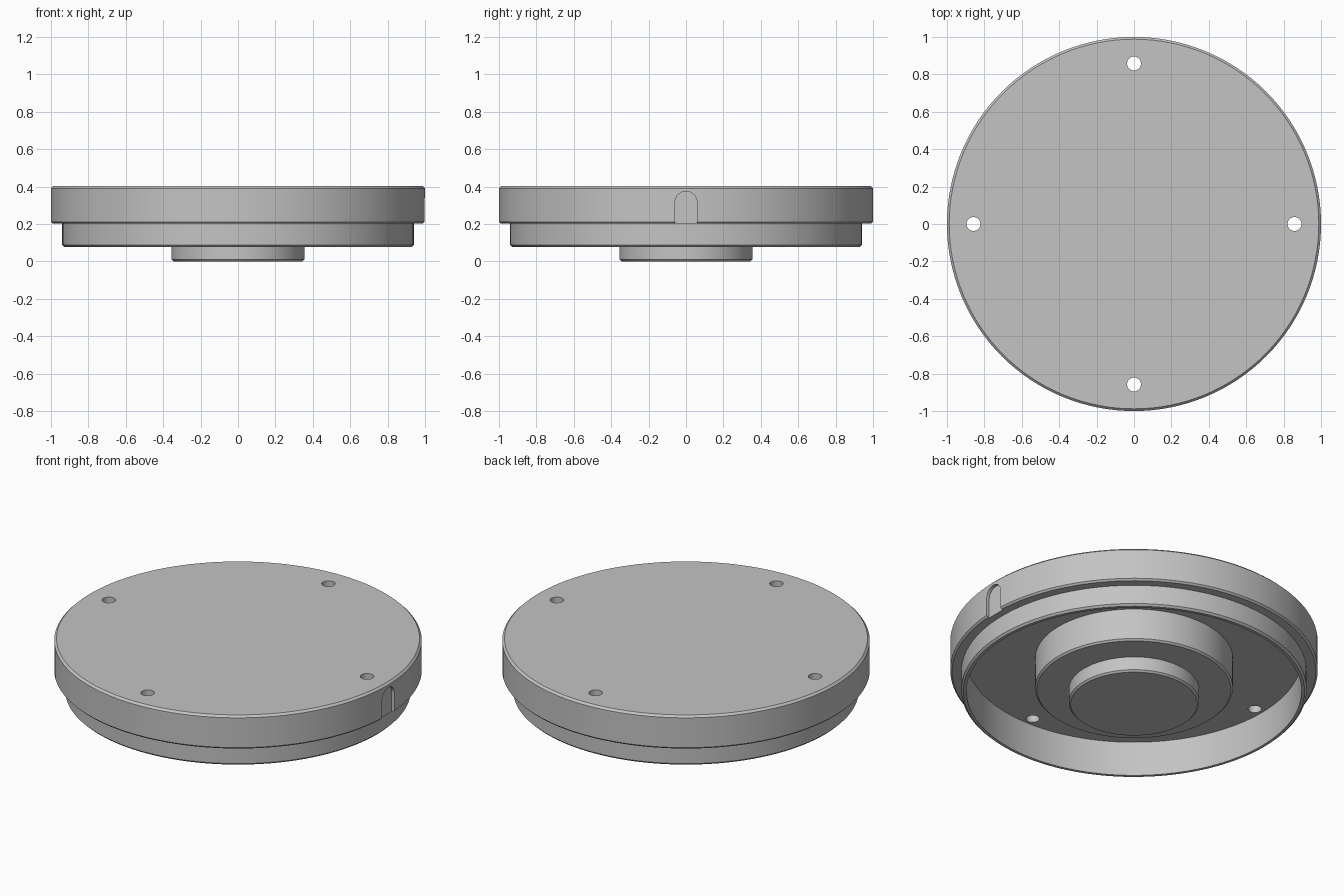
import bpy
import bmesh
from math import cos, sin, pi, radians

old = bpy.data.objects.get("Cube")
if old:
    bpy.data.objects.remove(old, do_unlink=True)

SEGMENTS = 128
HOLE_CIRCLE = 0.858
HOLE_RADIUS = 0.037

grey = bpy.data.materials.new("plain grey")
grey.use_nodes = True
colour = (0.55, 0.55, 0.55, 1)
grey.diffuse_color = colour
grey.node_tree.nodes["Principled BSDF"].inputs["Base Color"].default_value = colour


def finish(name, bm):
    bmesh.ops.recalc_face_normals(bm, faces=bm.faces)
    mesh = bpy.data.meshes.new(name)
    bm.to_mesh(mesh)
    bm.free()
    mesh.materials.append(grey)
    obj = bpy.data.objects.new(name, mesh)
    bpy.context.collection.objects.link(obj)
    return obj


def lathe(name, profile):
    """Turn (radius, z) points about z and cap both ends."""
    bm = bmesh.new()
    angles = [2 * pi * i / SEGMENTS for i in range(SEGMENTS)]
    rings = [[bm.verts.new((r * cos(a), r * sin(a), z)) for a in angles]
             for r, z in profile]
    for low, high in zip(rings, rings[1:]):
        for i in range(SEGMENTS):
            j = (i + 1) % SEGMENTS
            bm.faces.new((low[i], low[j], high[j], high[i]))
    bm.faces.new(rings[0])
    bm.faces.new(rings[-1])
    return finish(name, bm)


def prism(name, outline, offset):
    """Extrude a closed outline of 3D points."""
    bm = bmesh.new()
    face = bm.faces.new([bm.verts.new(p) for p in outline])
    new = bmesh.ops.extrude_face_region(bm, geom=[face])["geom"]
    verts = [v for v in new if isinstance(v, bmesh.types.BMVert)]
    bmesh.ops.translate(bm, verts=verts, vec=offset)
    return finish(name, bm)


def cut(target, cutter):
    cutter.hide_render = True
    mod = target.modifiers.new("cut", "BOOLEAN")
    mod.operation = "DIFFERENCE"
    mod.solver = "EXACT"
    mod.object = cutter
    bpy.context.view_layer.objects.active = target
    bpy.ops.object.modifier_apply(modifier=mod.name)
    bpy.data.objects.remove(cutter, do_unlink=True)


# Turned cover: top plate, stepped rim, hollow underside, boss and hub
cover = lathe("round_cover", [
    (0.988, 0.403), (1.0, 0.391),                   # top plate
    (1.0, 0.212), (0.99, 0.202), (0.94, 0.202),     # underside of plate edge
    (0.94, 0.088), (0.929, 0.077), (0.912, 0.077),  # stepped rim
    (0.912, 0.285), (0.538, 0.285),                 # hollow
    (0.538, 0.1), (0.528, 0.09), (0.355, 0.09),     # boss
    (0.355, 0.01), (0.345, 0.0),                    # hub
])

# Four screw holes
for k in range(4):
    cx, cy = HOLE_CIRCLE * cos(k * pi / 2), HOLE_CIRCLE * sin(k * pi / 2)
    circle = [(cx + HOLE_RADIUS * cos(2 * pi * i / 32),
               cy + HOLE_RADIUS * sin(2 * pi * i / 32), 0.25) for i in range(32)]
    cut(cover, prism("hole_cutter", circle, (0, 0, 0.3)))

# Shallow arched notch in the left edge
half, depth_x, spring = 0.058, 0.98, 0.317
arch = [(depth_x, half * cos(pi * i / 24), spring + half * sin(pi * i / 24))
        for i in range(25)]
arch += [(depth_x, -half, 0.15), (depth_x, half, 0.15)]
cut(cover, prism("notch_cutter", arch, (0.1, 0, 0)))

# Smooth round walls with crisp edges
bpy.ops.object.select_all(action="DESELECT")
cover.select_set(True)
bpy.context.view_layer.objects.active = cover
bpy.ops.object.shade_smooth_by_angle(angle=radians(30))
